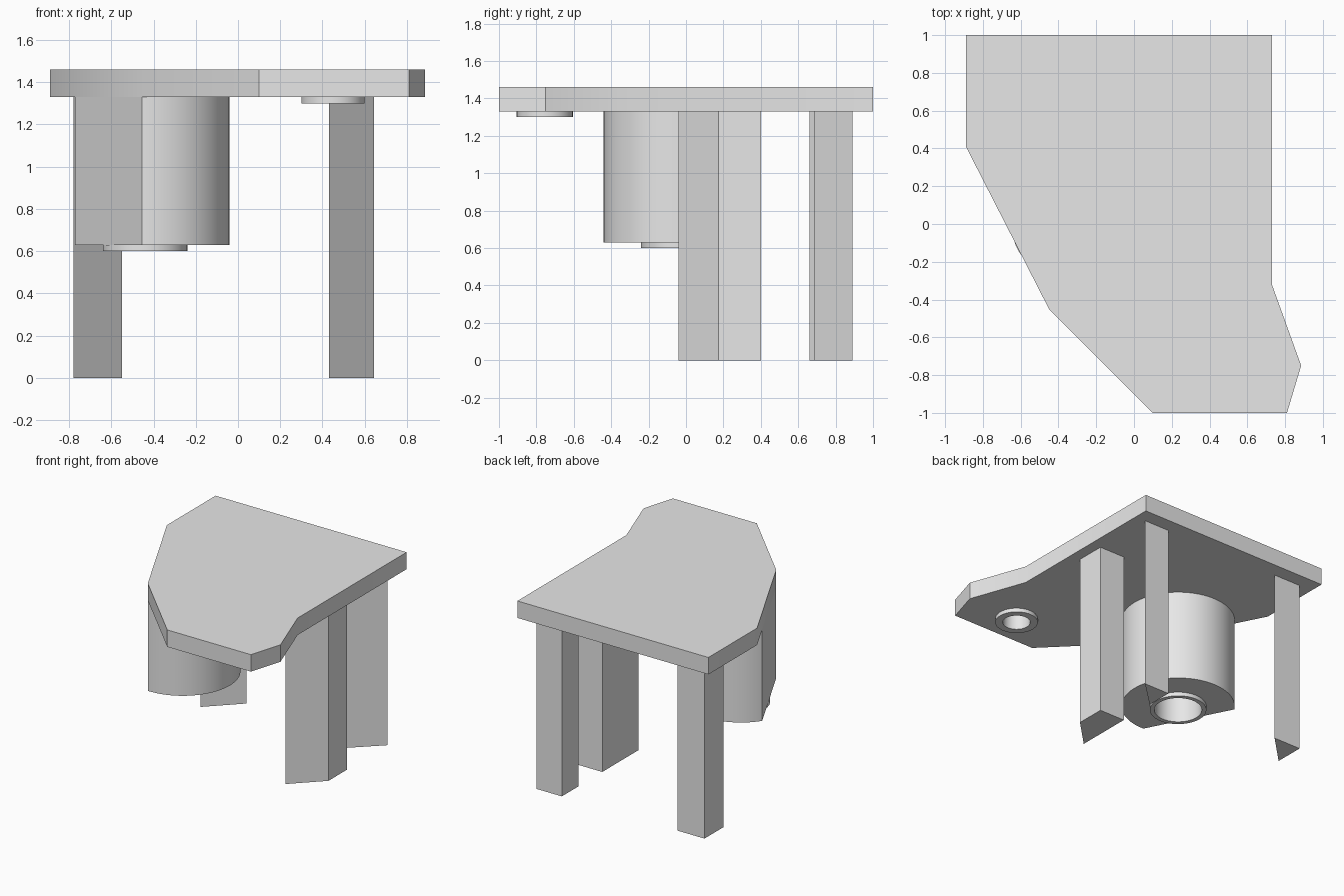
import bpy
import bmesh
from math import cos, sin, pi, radians
from mathutils import Vector

cube = bpy.data.objects.get("Cube")
if cube:
    bpy.data.objects.remove(cube, do_unlink=True)

# One plain grey for the whole piece
grey = bpy.data.materials.new("plain grey")
grey.use_nodes = True
grey.diffuse_color = (0.8, 0.8, 0.8, 1)
grey.node_tree.nodes["Principled BSDF"].inputs["Base Color"].default_value = (0.8, 0.8, 0.8, 1)

TOP, UNDER, DRUM_BASE = 1.46, 1.33, 0.63
LIP = 0.03


def finish(name, bm):
    bmesh.ops.recalc_face_normals(bm, faces=bm.faces)
    mesh = bpy.data.meshes.new(name)
    bm.to_mesh(mesh)
    bm.free()
    mesh.materials.append(grey)
    obj = bpy.data.objects.new(name, mesh)
    bpy.context.collection.objects.link(obj)
    return obj


def prism(name, outline, z0, z1):
    """Extrude a flat outline from z0 up to z1."""
    bm = bmesh.new()
    face = bm.faces.new([bm.verts.new((x, y, z0)) for x, y in outline])
    new = bmesh.ops.extrude_face_region(bm, geom=[face])["geom"]
    bmesh.ops.translate(bm, vec=(0, 0, z1 - z0),
                        verts=[v for v in new if isinstance(v, bmesh.types.BMVert)])
    return finish(name, bm)


def circle(centre, radius, sides=64):
    return [(centre[0] + radius * cos(2 * pi * i / sides),
             centre[1] + radius * sin(2 * pi * i / sides)) for i in range(sides)]


def cut(obj, cutter):
    mod = obj.modifiers.new("cut", 'BOOLEAN')
    mod.operation = 'DIFFERENCE'
    mod.solver = 'EXACT'
    mod.object = cutter
    bpy.context.view_layer.objects.active = obj
    bpy.ops.object.modifier_apply(modifier=mod.name)
    bpy.data.objects.remove(cutter, do_unlink=True)


def collar(name, centre, outer, inner, z0, z1):
    """Short open ring around a hole."""
    ring = prism(name, circle(centre, outer), z0, z1)
    cut(ring, prism("cutter", circle(centre, inner), z0 - 0.1, z1 + 0.1))
    return ring


# Table top
edge_a, edge_b = (-0.45, -0.45), (-0.89, 0.41)
top = prism("table_top", [(-0.89, 1), (0.73, 1), (0.73, -0.32), (0.885, -0.75),
                          (0.81, -1), (0.10, -1), edge_a, edge_b], UNDER, TOP)

# Drum under the top, sliced flush with the slanted edge
drum_centre, hole = (-0.44, -0.04), 0.168
bm = bmesh.new()
ring = [bm.verts.new((x, y, DRUM_BASE)) for x, y in circle(drum_centre, 0.4, 96)]
base = bm.faces.new(ring)
new = bmesh.ops.extrude_face_region(bm, geom=[base])["geom"]
bmesh.ops.translate(bm, vec=(0, 0, UNDER - DRUM_BASE),
                    verts=[v for v in new if isinstance(v, bmesh.types.BMVert)])
along = Vector((*edge_b, 0)) - Vector((*edge_a, 0))
outward = Vector((-along.y, along.x, 0))
bmesh.ops.bisect_plane(bm, geom=bm.verts[:] + bm.edges[:] + bm.faces[:],
                       plane_co=(*edge_a, 0), plane_no=outward, clear_outer=True)
bmesh.ops.holes_fill(bm, edges=[e for e in bm.edges if e.is_boundary])
drum = finish("drum", bm)
cut(drum, prism("cutter", circle(drum_centre, hole), DRUM_BASE - 0.1, UNDER - 0.05))
drum_collar = collar("drum_collar", drum_centre, 0.2, hole, DRUM_BASE - LIP, DRUM_BASE)

# Small socket under the front corner
socket_centre, socket_hole = (0.45, -0.755), 0.097
cut(top, prism("cutter", circle(socket_centre, socket_hole), UNDER - 0.1, TOP - 0.02))
socket_collar = collar("socket_collar", socket_centre, 0.15, socket_hole, UNDER - LIP, UNDER)

# Legs with a diagonal inner face
legs = {
    "back_right_leg": [(-0.78, 0.89), (-0.55, 0.89), (-0.78, 0.66)],
    "back_left_leg": [(0.645, 0.89), (0.43, 0.89), (0.43, 0.685)],
    "side_leg": [(0.645, 0.4), (0.43, 0.4), (0.43, -0.04), (0.645, 0.175)],
}
for name, outline in legs.items():
    prism(name, outline, 0, UNDER)

# Smooth round walls, keep corners sharp
bpy.ops.object.select_all(action='DESELECT')
for obj in (top, drum, drum_collar, socket_collar):
    obj.select_set(True)
bpy.context.view_layer.objects.active = top
bpy.ops.object.shade_smooth_by_angle(angle=radians(30))
